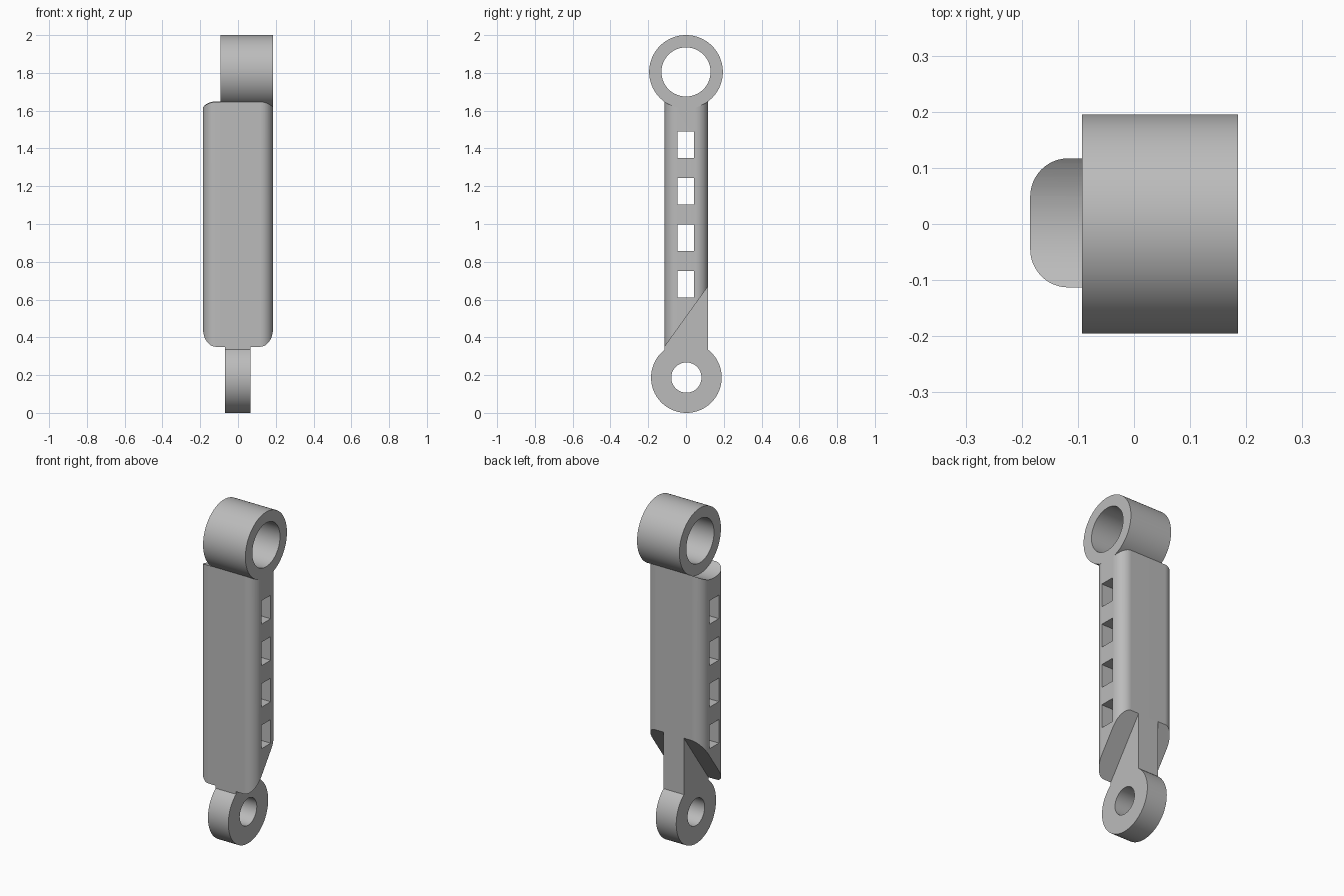
import bpy, bmesh
from math import sin, cos, pi, asin, radians
from mathutils import Vector

cube = bpy.data.objects.get("Cube")
if cube:
    bpy.data.objects.remove(cube, do_unlink=True)

grey = bpy.data.materials.new("plain grey")
grey.use_nodes = True
color = (0.5, 0.5, 0.5, 1)
grey.diffuse_color = color
grey.node_tree.nodes["Principled BSDF"].inputs["Base Color"].default_value = color


def arc(cx, cy, r, start, end, steps):
    return [(cx + r * cos(start + (end - start) * i / steps),
             cy + r * sin(start + (end - start) * i / steps)) for i in range(steps + 1)]


def circle(cx, cy, r, steps=96):
    return arc(cx, cy, r, 0, 2 * pi, steps)[:-1]


def prism(name, outline, axis, low, high):
    """Extrude an outline: (y, z) points along x, or (x, y) points along z."""
    bm = bmesh.new()
    place = (lambda a, b: (low, a, b)) if axis == "x" else (lambda a, b: (a, b, low))
    face = bm.faces.new([bm.verts.new(place(a, b)) for a, b in outline])
    step = Vector((high - low, 0, 0)) if axis == "x" else Vector((0, 0, high - low))
    new = bmesh.ops.extrude_face_region(bm, geom=[face])["geom"]
    bmesh.ops.translate(bm, vec=step, verts=[v for v in new if isinstance(v, bmesh.types.BMVert)])
    bmesh.ops.recalc_face_normals(bm, faces=bm.faces[:])
    mesh = bpy.data.meshes.new(name)
    bm.to_mesh(mesh)
    bm.free()
    mesh.materials.append(grey)
    obj = bpy.data.objects.new(name, mesh)
    bpy.context.collection.objects.link(obj)
    return obj


def cut(obj, *cutters):
    """Subtract the cutters, then remove them."""
    for cutter in cutters:
        mod = obj.modifiers.new("cut", "BOOLEAN")
        mod.operation, mod.solver, mod.object = "DIFFERENCE", "EXACT", cutter
    graph = bpy.context.evaluated_depsgraph_get()
    mesh = bpy.data.meshes.new_from_object(obj.evaluated_get(graph))
    obj.modifiers.clear()
    obj.data = mesh
    for cutter in cutters:
        bpy.data.objects.remove(cutter, do_unlink=True)


def finish(obj):
    """Smooth the curves, keep hard edges and level the flat faces."""
    bpy.ops.object.select_all(action="DESELECT")
    obj.select_set(True)
    bpy.context.view_layer.objects.active = obj
    bpy.ops.object.shade_smooth_by_angle(angle=radians(30))
    obj.modifiers.new("flat faces", "WEIGHTED_NORMAL").keep_sharp = True


HALF = 0.185                 # half width of the body
FRONT, BACK = -0.113, 0.117  # body depth
TOP_Z, TOP_R = 1.805, 0.195  # upper eye
LOW_Z, LOW_R = 0.187, 0.187  # lower eye
SLOPE_FRONT, SLOPE_BACK = 0.35, 0.67

# Body: rounded column with a saddle top, a sloped underside and four windows
r = 0.068
section = []
for i, (x, y) in enumerate([(HALF - r, BACK - r), (r - HALF, BACK - r),
                            (r - HALF, FRONT + r), (HALF - r, FRONT + r)]):
    section += arc(x, y, r, i * pi / 2, (i + 1) * pi / 2, 12)
body = prism("body", section, "z", 0.2, 1.75)
rise = SLOPE_BACK - SLOPE_FRONT
run = BACK - FRONT
wedge = [(FRONT - run, SLOPE_FRONT - rise), (BACK + run, SLOPE_BACK + rise),
         (BACK + run, -0.5), (FRONT - run, -0.5)]
cutters = [prism("saddle_cutter", circle(0, TOP_Z, TOP_R), "x", -0.4, 0.4),
           prism("slope_cutter", wedge, "x", -0.4, 0.4)]
for i in range(4):
    z = 0.61 + 0.2465 * i
    cutters.append(prism("window_cutter", [(-0.045, z), (0.043, z), (0.043, z + 0.14), (-0.045, z + 0.14)],
                         "x", -0.4, 0.4))
cut(body, *cutters)

# Upper eye: wide bushing ring, set to one side
upper_eye = prism("upper_eye", circle(0, TOP_Z, TOP_R), "x", -0.093, HALF)
cut(upper_eye, prism("upper_bore", circle(0, TOP_Z, 0.13), "x", -0.4, 0.4))

# Lower eye: narrow tongue that meets the slope and ends in a ring
mid = 0.002
start = pi - asin(((LOW_R ** 2 - (FRONT - mid) ** 2) ** 0.5) / LOW_R)
end = 2 * pi + asin(((LOW_R ** 2 - (BACK - mid) ** 2) ** 0.5) / LOW_R)
outline = arc(mid, LOW_Z, LOW_R, start, end, 72) + [(BACK, SLOPE_BACK), (FRONT, SLOPE_FRONT)]
lower_eye = prism("lower_eye", outline, "x", -0.068, 0.066)
cut(lower_eye, prism("lower_bore", circle(mid, LOW_Z, 0.08), "x", -0.4, 0.4))

for part in (body, upper_eye, lower_eye):
    finish(part)
